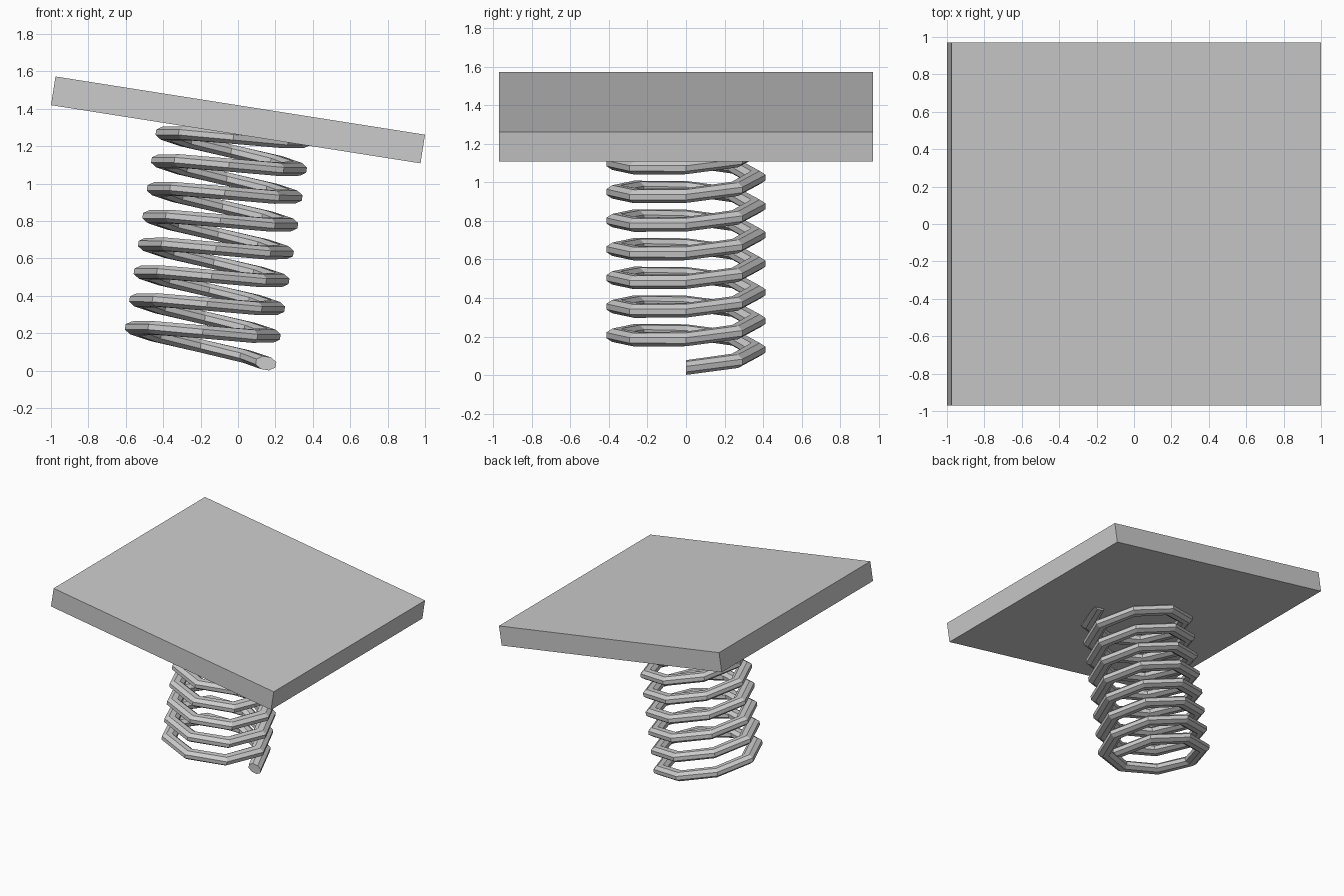
import bpy, bmesh
from math import sin, cos, pi, radians
from mathutils import Matrix

if "Cube" in bpy.data.objects:
    bpy.data.objects.remove(bpy.data.objects["Cube"])

TILT = radians(8.95)


def add_object(name, bm):
    bmesh.ops.recalc_face_normals(bm, faces=bm.faces)
    mesh = bpy.data.meshes.new(name)
    bm.to_mesh(mesh)
    bm.free()
    obj = bpy.data.objects.new(name, mesh)
    bpy.context.collection.objects.link(obj)
    return obj


# Tilted top plate
bm = bmesh.new()
bmesh.ops.create_cube(bm, size=1, matrix=Matrix.Diagonal((2.0, 1.94, 0.155, 1)))
plate = add_object("top_plate", bm)
plate.location = (0, 0, 1.34)
plate.rotation_euler = (0, TILT, 0)

# Coil spring: 8 turns of 8 segments, flattened eight-sided wire
TURNS, SEGS, SIDES = 8, 8, 8
RADIUS, PITCH = 0.36, 0.1505
WIRE_W, WIRE_H = 0.058, 0.038
bm = bmesh.new()
rings = []
for i in range(TURNS * SEGS + 1):
    a = 2 * pi * i / SEGS
    ring = []
    for k in range(SIDES):
        b = 2 * pi * (k + 0.5) / SIDES
        r = RADIUS + WIRE_W * cos(b)
        ring.append(bm.verts.new((r * cos(a), r * sin(a),
                                  PITCH * i / SEGS + WIRE_H * sin(b))))
    rings.append(ring)
for lo, hi in zip(rings, rings[1:]):
    for k in range(SIDES):
        n = (k + 1) % SIDES
        bm.faces.new((lo[k], lo[n], hi[n], hi[k]))
# Flat wire ends
bm.faces.new(rings[0])
bm.faces.new(rings[-1])
spring = add_object("coil_spring", bm)
spring.location = (-0.206, 0, 0.095)
spring.rotation_euler = (0, TILT, 0)
